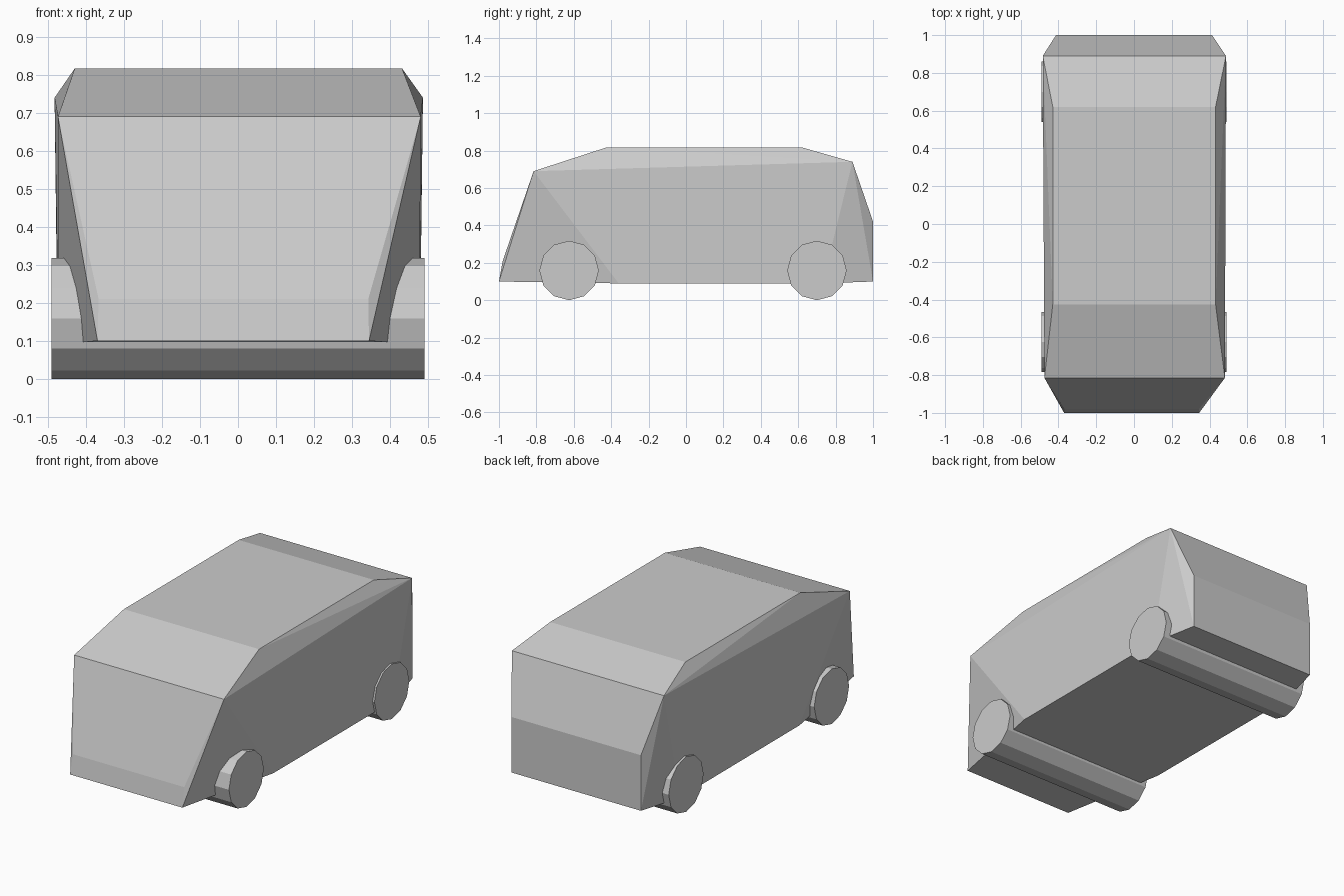
import bpy
import bmesh
import math
from mathutils import Matrix

cube = bpy.data.objects.get("Cube")
if cube:
    bpy.data.objects.remove(cube)

# One plain grey for the whole van
GREY = (0.6, 0.6, 0.6, 1.0)
grey = bpy.data.materials.new("plain grey")
grey.use_nodes = True
grey.diffuse_color = GREY
grey.node_tree.nodes["Principled BSDF"].inputs["Base Color"].default_value = GREY


def add_object(name, bm):
    bmesh.ops.recalc_face_normals(bm, faces=bm.faces)
    mesh = bpy.data.meshes.new(name)
    bm.to_mesh(mesh)
    bm.free()
    mesh.materials.append(grey)
    obj = bpy.data.objects.new(name, mesh)
    bpy.context.collection.objects.link(obj)
    return obj


# Body shell: side profile stations as (y, z, x on one side, x on the other)
STATIONS = [
    (-1.0, 0.10, -0.37, 0.345),     # nose bottom
    (-0.98, 0.21, -0.367, 0.343),   # nose
    (-0.815, 0.69, -0.474, 0.481),  # windscreen top
    (-0.425, 0.817, -0.43, 0.432),  # roof front
    (0.62, 0.817, -0.43, 0.432),    # roof rear
    (0.89, 0.74, -0.483, 0.487),    # tail top
    (1.0, 0.42, -0.413, 0.413),     # tail middle
    (1.0, 0.10, -0.413, 0.413),     # tail bottom
    (0.73, 0.09, -0.475, 0.479),    # rear sill
    (-0.36, 0.09, -0.473, 0.478),   # front sill
]
bm = bmesh.new()
for y, z, *sides in STATIONS:
    for x in sides:
        bm.verts.new((x, y, z))
bmesh.ops.convex_hull(bm, input=bm.verts)
add_object("van_body", bm)

# Wheels: each pair is one twelve-sided roller across the full width
RADIUS = 0.159
for name, y in (("front_wheels", -0.625), ("rear_wheels", 0.70)):
    bm = bmesh.new()
    bmesh.ops.create_cone(bm, cap_ends=True, segments=12, radius1=RADIUS,
                          radius2=RADIUS, depth=0.982,
                          matrix=Matrix.Rotation(math.pi / 2, 4, 'Y'))
    wheels = add_object(name, bm)
    wheels.location = (0, y, RADIUS)
